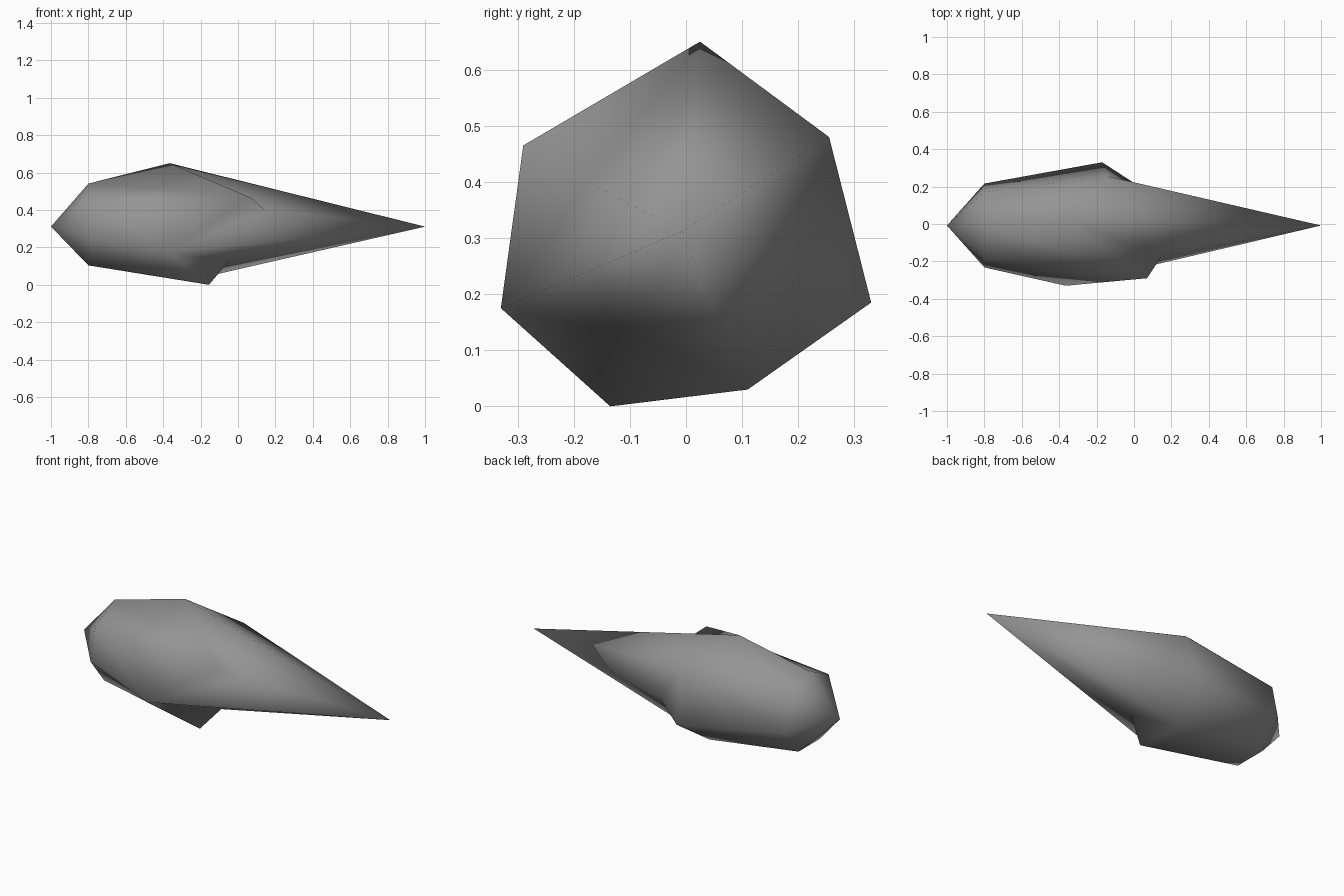
import bpy, bmesh
from math import cos, sin, radians, tau

if "Cube" in bpy.data.objects:
    bpy.data.objects.remove(bpy.data.objects["Cube"], do_unlink=True)

# Single stone colour
stone = bpy.data.materials.new("grey stone")
stone.use_nodes = True
colour = (0.3, 0.3, 0.3, 1)
stone.diffuse_color = colour
stone.node_tree.nodes["Principled BSDF"].inputs["Base Color"].default_value = colour

AXIS_Y, AXIS_Z = -0.008, 0.311
SHOULDER_RADIUS = 0.23

# Jagged widest ring: each corner, and the knuckle in front of it where it has one
ring = [
    ((-0.14, 0.255, 0.48), None),
    ((-0.365, 0.025, 0.65), None),
    ((0.07, -0.29, 0.465), (0.145, -0.175, 0.40)),
    ((-0.365, -0.33, 0.175), None),
    ((-0.155, -0.135, 0.0), (-0.05, -0.085, 0.125)),
    ((-0.23, 0.11, 0.03), None),
    ((-0.17, 0.33, 0.185), (0.03, 0.20, 0.24)),
]
count = len(ring)

bm = bmesh.new()
blunt_tip = bm.verts.new((-1, AXIS_Y, AXIS_Z))
long_tip = bm.verts.new((1, AXIS_Y, AXIS_Z))
wide = [bm.verts.new(corner) for corner, knuckle in ring]
knuckles = [bm.verts.new(knuckle) if knuckle else None for corner, knuckle in ring]

# Regular shoulder ring near the blunt end
shoulder = []
for i in range(count):
    angle = radians(90) + tau * (i - 1) / count
    shoulder.append(bm.verts.new((-0.8, AXIS_Y + SHOULDER_RADIUS * cos(angle),
                                  AXIS_Z + SHOULDER_RADIUS * sin(angle))))

for i in range(count):
    j = (i + 1) % count
    # Blunt end and body
    bm.faces.new((blunt_tip, shoulder[i], shoulder[j]))
    bm.faces.new((shoulder[i], wide[i], wide[j], shoulder[j]))
    # Long spike, stepped in at the knuckles
    if knuckles[i]:
        bm.faces.new((wide[i], knuckles[i], wide[j]))
        bm.faces.new((knuckles[i], long_tip, wide[j]))
    elif knuckles[j]:
        bm.faces.new((wide[i], knuckles[j], wide[j]))
        bm.faces.new((wide[i], long_tip, knuckles[j]))
    else:
        bm.faces.new((wide[i], long_tip, wide[j]))

bmesh.ops.recalc_face_normals(bm, faces=bm.faces)
for face in bm.faces:
    face.smooth = True

mesh = bpy.data.meshes.new("stone_shard")
bm.to_mesh(mesh)
bm.free()
mesh.materials.append(stone)
shard = bpy.data.objects.new("stone_shard", mesh)
bpy.context.collection.objects.link(shard)
